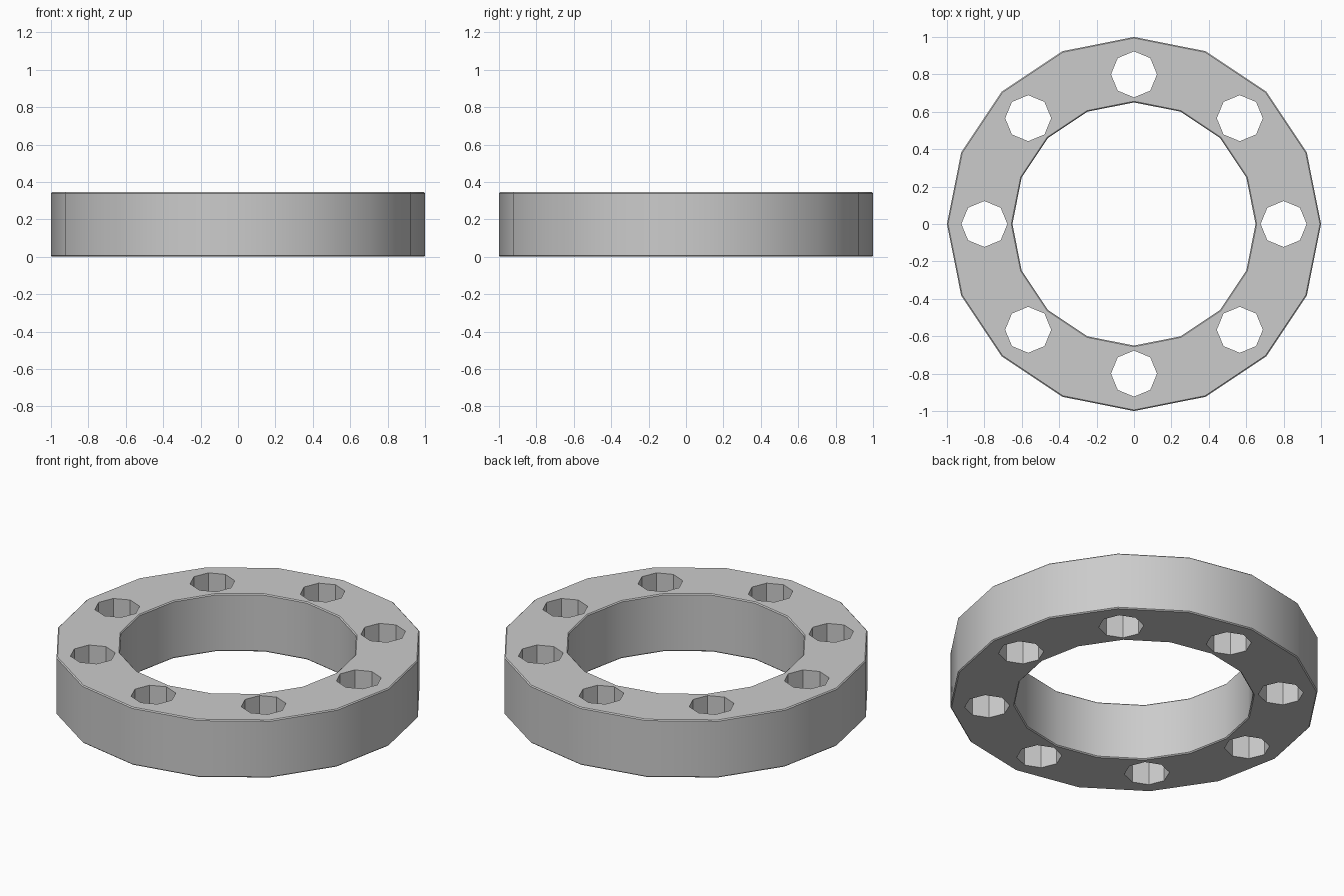
import bpy
import bmesh
from math import cos, sin, tau

if "Cube" in bpy.data.objects:
    bpy.data.objects.remove(bpy.data.objects["Cube"])

R_OUT, R_IN, HEIGHT = 1.0, 0.65, 0.345
SIDES, HOLES = 16, 8
HOLE_R, HOLE_CIRCLE = 0.123, 0.8
B = 0.006  # tiny edge break on the rims


def make_object(name, bm):
    bmesh.ops.recalc_face_normals(bm, faces=bm.faces)
    mesh = bpy.data.meshes.new(name)
    bm.to_mesh(mesh)
    bm.free()
    obj = bpy.data.objects.new(name, mesh)
    bpy.context.collection.objects.link(obj)
    return obj


# Ring body: chamfered rectangular section swept round 16 sides
profile = [(R_IN + B, 0), (R_OUT - B, 0), (R_OUT, B), (R_OUT, HEIGHT - B),
           (R_OUT - B, HEIGHT), (R_IN + B, HEIGHT), (R_IN, HEIGHT - B), (R_IN, B)]
bm = bmesh.new()
rows = [[bm.verts.new((r * cos(tau * i / SIDES), r * sin(tau * i / SIDES), z))
         for r, z in profile] for i in range(SIDES)]
for i, row in enumerate(rows):
    nxt = rows[(i + 1) % SIDES]
    for j in range(len(profile)):
        k = (j + 1) % len(profile)
        bm.faces.new((row[j], nxt[j], nxt[k], row[k]))
ring = make_object("flange_ring", bm)

# Bolt holes: octagonal through-cutters on a circle
bm = bmesh.new()
for i in range(HOLES):
    a = tau * i / HOLES
    base = [bm.verts.new((HOLE_CIRCLE * cos(a) + HOLE_R * cos(tau * k / 8),
                          HOLE_CIRCLE * sin(a) + HOLE_R * sin(tau * k / 8), -0.1))
            for k in range(8)]
    face = bm.faces.new(base)
    ext = bmesh.ops.extrude_face_region(bm, geom=[face], use_keep_orig=True)
    for v in ext["geom"]:
        if isinstance(v, bmesh.types.BMVert):
            v.co.z = HEIGHT + 0.1
cutter = make_object("bolt_hole_cutter", bm)
cutter.hide_render = True

# Cut the holes and shade the rims smooth
mod = ring.modifiers.new("bolt_holes", "BOOLEAN")
mod.operation = "DIFFERENCE"
mod.solver = "EXACT"
mod.object = cutter
bpy.context.view_layer.objects.active = ring
ring.select_set(True)
bpy.ops.object.modifier_apply(modifier=mod.name)
bpy.data.objects.remove(cutter)
bpy.ops.object.shade_smooth_by_angle(angle=0.52)
